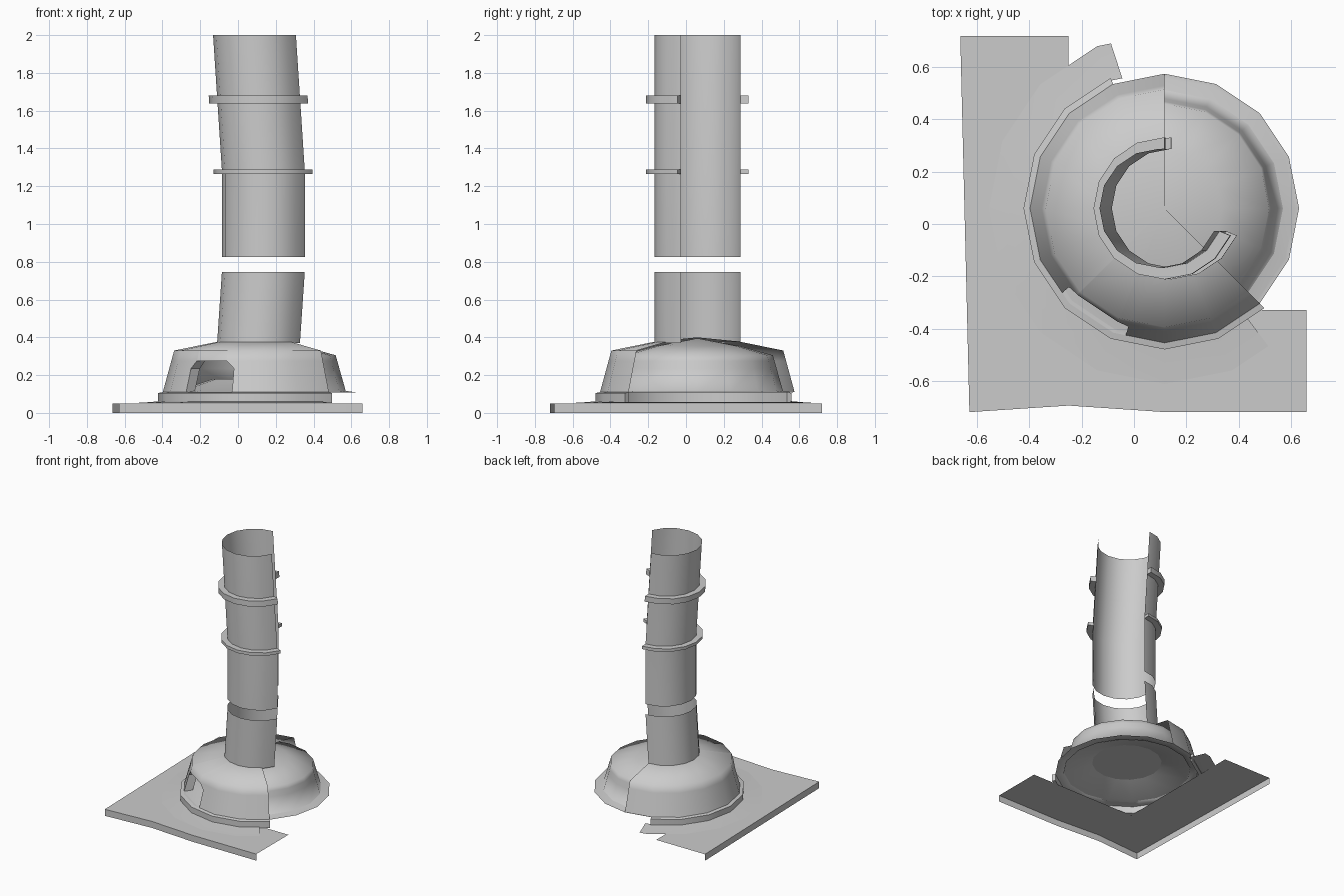
import bpy, bmesh, math

if "Cube" in bpy.data.objects:
    bpy.data.objects.remove(bpy.data.objects["Cube"])

CX, CY = 0.117, 0.06
STEP = 22.5


def finish(name, bm, smooth=32):
    bmesh.ops.remove_doubles(bm, verts=bm.verts, dist=0.0005)
    bmesh.ops.recalc_face_normals(bm, faces=bm.faces)
    me = bpy.data.meshes.new(name)
    bm.to_mesh(me)
    bm.free()
    ob = bpy.data.objects.new(name, me)
    bpy.context.collection.objects.link(ob)
    bpy.ops.object.select_all(action='DESELECT')
    ob.select_set(True)
    bpy.context.view_layer.objects.active = ob
    bpy.ops.object.shade_smooth_by_angle(angle=math.radians(smooth))
    return ob


def polar(r, deg, z, cx):
    # Point on a 16-sided outline, also between its corners
    off = deg % STEP - STEP / 2
    r *= math.cos(math.radians(STEP / 2)) / math.cos(math.radians(off))
    a = math.radians(deg)
    return (cx + r * math.cos(a), CY + r * math.sin(a), z)


def sweep(name, profile, start, end, lean=lambda z: CX, door=None, closed=False,
          caps=False, smooth=32):
    """Partial revolve of (r, z) points; door = (a0, a1, z0, z1) leaves an arched hole."""
    angles = {start, end}
    angles |= {i * STEP for i in range(40) if start < i * STEP < end}
    if door:
        a0, a1, z0, z1 = door
        angles |= {a0, a0 + 5, a1 - 5, a1}
    angles = sorted(angles)
    bm = bmesh.new()
    grid = [[bm.verts.new(polar(r, a, z, lean(z))) for r, z in profile] for a in angles]
    n = len(profile)
    for i in range(len(angles) - 1):
        mid = (angles[i] + angles[i + 1]) / 2
        for j in range(n if closed else n - 1):
            k = (j + 1) % n
            q = [grid[i][j], grid[i + 1][j], grid[i + 1][k], grid[i][k]]
            zm = (profile[j][1] + profile[k][1]) / 2
            steep = abs(profile[j][1] - profile[k][1]) > 0.01
            if door and steep and a0 < mid < a1 and z0 < zm < z1:
                # Keep one triangle in each upper corner of the arch
                if abs(profile[k][1] - z1) < 0.001 and mid < a0 + 5:
                    bm.faces.new((q[0], q[2], q[3]))
                elif abs(profile[k][1] - z1) < 0.001 and mid > a1 - 5:
                    bm.faces.new((q[1], q[2], q[3]))
                continue
            bm.faces.new(q)
    if caps:
        bm.faces.new(grid[0])
        bm.faces.new(grid[-1])
    return finish(name, bm, smooth)


def wall(r0, z0, r1, z1, levels):
    return [(r0 + (r1 - r0) * (z - z0) / (z1 - z0), z) for z in levels]


# Broken L-shaped floor slab: top sheet with a skirt on its two outer sides
bm = bmesh.new()
outline = [(-0.665, 0.72), (-0.63, -0.72), (-0.25, -0.695), (0.12, -0.72), (0.66, -0.72),
           (0.66, -0.33), (-0.25, -0.33), (-0.25, 0.72)]
top = [bm.verts.new((x, y, 0.05)) for x, y in outline]
bm.faces.new(top)
low = [bm.verts.new((x, y, 0)) for x, y in outline[:5]]
for i in range(4):
    bm.faces.new((top[i], top[i + 1], low[i + 1], low[i]))
finish("floor_slab", bm)

# Sloping apron and footing ring
sweep("apron", [(0.672, 0.052), (0.60, 0.056), (0.53, 0.062)], 108, 307)
sweep("footing_ring", [(0.515, 0.055), (0.54, 0.055), (0.54, 0.105), (0.515, 0.11)],
      112.5, 315, closed=True, caps=True)

# Outer shell with arched door, broken away on the right
DOOR = (219.5, 253, 0.11, 0.275)
sweep("outer_shell", wall(0.515, 0.11, 0.455, 0.33, (0.11, 0.235, 0.275, 0.33))
      + [(0.22, 0.378), (0, 0.40)], 90, 315, door=DOOR, smooth=75)

# Complete inner lining with its flat flange
sweep("inner_lining", [(0.515, 0.11)]
      + wall(0.455, 0.11, 0.40, 0.305, (0.11, 0.235, 0.275, 0.305))
      + [(0.22, 0.355), (0, 0.395)], 0, 360, door=DOOR, smooth=75)

# Raised hearth floor inside the shell
sweep("hearth_floor", [(0.515, 0.108), (0.43, 0.12), (0.25, 0.18), (0, 0.18)], 0, 360, smooth=15)

# Door jambs and lintel between the two shells
bm = bmesh.new()
arch = [(219.5, 0.11), (219.5, 0.235), (224.5, 0.275), (248, 0.275), (253, 0.235), (253, 0.11)]
rows = []
for a, z in arch:
    t = z - 0.11
    rows.append([bm.verts.new(polar(0.515 - t * 0.273, a, z, CX)),
                 bm.verts.new(polar(0.455 - t * 0.282, a, z, CX))])
for p, q in zip(rows, rows[1:]):
    bm.faces.new((p[0], q[0], q[1], p[1]))
finish("door_jamb", bm)


# Split, leaning chimney pipe in two lengths
def lean(z):
    if z < 0.76:
        return 0.143 - 0.025 * (0.75 - z) / 0.37
    return 0.143 - 0.047 * max(0, z - 1.28) / 0.72


R = 0.228
sweep("lower_pipe", [(R, 0.37), (R, 0.747)], 90, 337.5, lean)
sweep("upper_pipe", [(R, 0.825), (R, 1.28), (R, 2.0)], 90, 337.5, lean)

# Pipe bands
for i, (z0, z1) in enumerate([(1.265, 1.288), (1.637, 1.68)]):
    sweep(f"pipe_band_{i + 1}", [(R, z0), (0.272, z0), (0.272, z1), (R, z1)],
          90, 337.5, lean, closed=True, caps=True)
